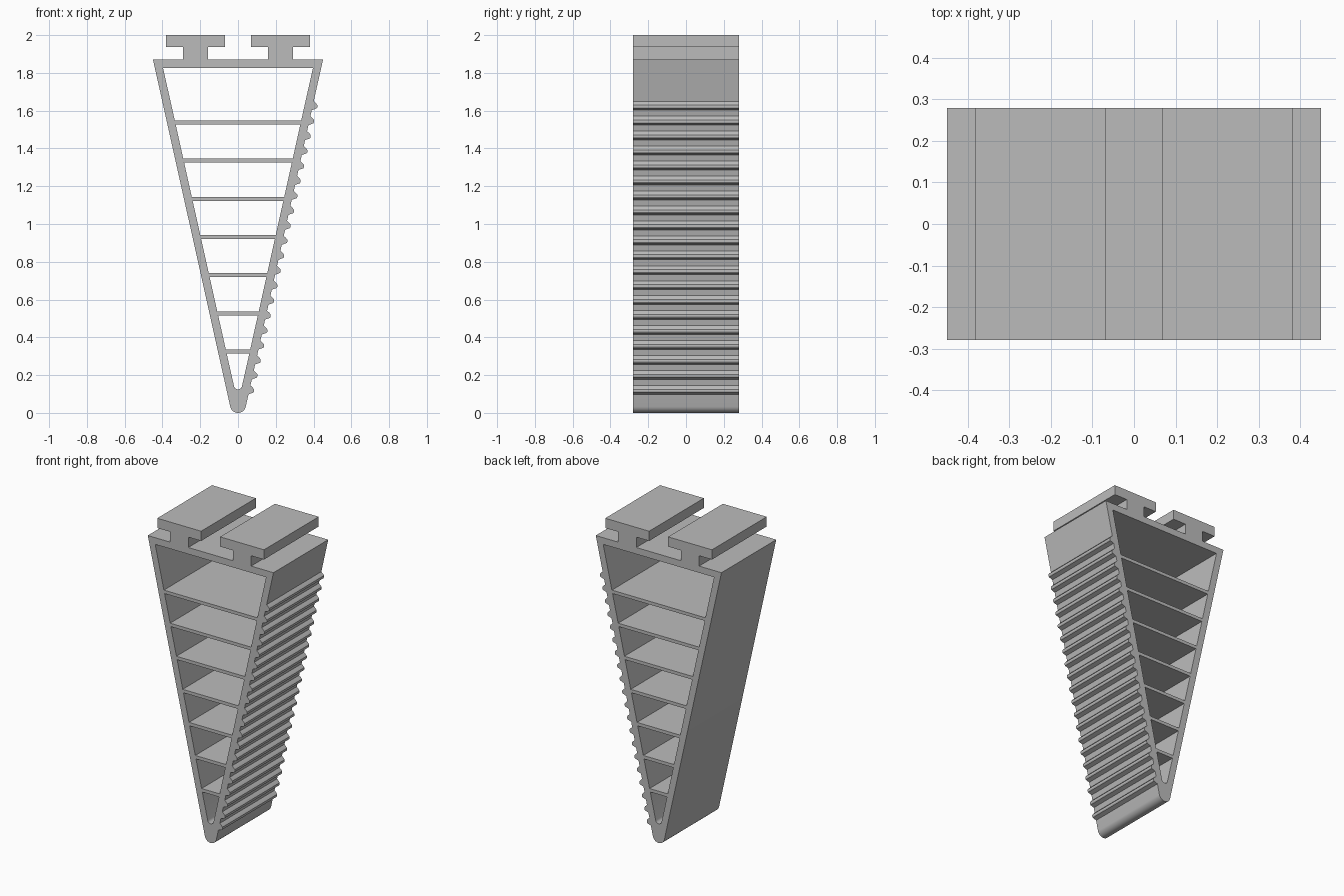
import bpy, bmesh, math
from mathutils import Matrix

if "Cube" in bpy.data.objects:
    bpy.data.objects.remove(bpy.data.objects["Cube"], do_unlink=True)

HALF_DEPTH = 0.28
TOP = 1.87            # top of the wedge
HALF_WIDTH = 0.45     # half width at the top
SLOPE = 0.2227        # sideways run of the walls per unit height
WALL = 0.0435         # wall thickness measured sideways
TILT = math.atan(SLOPE)

grey = bpy.data.materials.new("plain grey")
grey.use_nodes = True
grey.diffuse_color = (0.5, 0.5, 0.5, 1)
grey.node_tree.nodes["Principled BSDF"].inputs["Base Color"].default_value = (0.5, 0.5, 0.5, 1)


def outer(z):
    return HALF_WIDTH - SLOPE * (TOP - z)


def inner(z):
    return outer(z) - WALL


def round_bottom(radius, centre_z, steps):
    """Arc from the left wall, under the bottom, to the right wall."""
    start, end = math.pi + TILT, 2 * math.pi - TILT
    angles = [start + (end - start) * i / steps for i in range(steps + 1)]
    return [(radius * math.cos(a), centre_z + radius * math.sin(a)) for a in angles]


def extrude_profile(name, loops):
    """Fill x-z outlines (inner loops become holes) and extrude along y."""
    curve = bpy.data.curves.new(name + "_profile", "CURVE")
    curve.dimensions = "2D"
    curve.fill_mode = "BOTH"
    curve.extrude = HALF_DEPTH
    for loop in loops:
        spline = curve.splines.new("POLY")
        spline.points.add(len(loop) - 1)
        for point, (x, z) in zip(spline.points, loop):
            point.co = (x, z, 0, 1)
        spline.use_cyclic_u = True
    temp = bpy.data.objects.new(name + "_profile", curve)
    bpy.context.collection.objects.link(temp)
    mesh = bpy.data.meshes.new_from_object(
        temp.evaluated_get(bpy.context.evaluated_depsgraph_get()))
    bpy.data.objects.remove(temp, do_unlink=True)
    bpy.data.curves.remove(curve)

    bm = bmesh.new()
    bm.from_mesh(mesh)
    bmesh.ops.remove_doubles(bm, verts=bm.verts, dist=0.0001)
    bm.transform(Matrix.Rotation(math.pi / 2, 4, "X"))
    bmesh.ops.recalc_face_normals(bm, faces=bm.faces)
    bm.to_mesh(mesh)
    bm.free()

    mesh.name = name
    mesh.materials.clear()
    mesh.materials.append(grey)
    obj = bpy.data.objects.new(name, mesh)
    bpy.context.collection.objects.link(obj)
    bpy.ops.object.select_all(action="DESELECT")
    obj.select_set(True)
    bpy.context.view_layer.objects.active = obj
    bpy.ops.object.shade_smooth_by_angle(angle=math.radians(25))
    return obj


# Wedge outline: rounded tip, ribbed right wall, flat top
outline = [(-HALF_WIDTH, TOP)] + round_bottom(0.042, 0.042, 16)
for i in range(20):
    z = 0.1 + 0.0792 * i
    x = outer(z)
    outline += [(outer(z - 0.002), z - 0.002),
                (x + 0.025, z + 0.007),
                (x + 0.029, z + 0.013),
                (x + 0.029, z + 0.025),
                (x + 0.021, z + 0.035),
                (outer(z + 0.045), z + 0.045)]
outline.append((HALF_WIDTH, TOP))

# Openings between the cross shelves
shelves = [0.325 + 0.202 * i for i in range(7)]
half_shelf = 0.0105
floors = [z + half_shelf for z in shelves]
ceilings = [z - half_shelf for z in shelves[1:]] + [1.827]
openings = [[(-inner(b), b), (inner(b), b), (inner(t), t), (-inner(t), t)]
            for b, t in zip(floors, ceilings)]
low = shelves[0] - half_shelf
openings.append([(-inner(low), low)] + round_bottom(0.0215, 0.146, 10) + [(inner(low), low)])

extrude_profile("ribbed_wedge_frame", [outline] + openings)

# T-shaped mounting rails on top
for name, side in (("right_mounting_rail", -1), ("left_mounting_rail", 1)):
    half = [(0.065, TOP), (0.065, 1.937), (0.157, 1.937), (0.157, 2.0)]
    tee = half + [(-x, z) for x, z in reversed(half)]
    extrude_profile(name, [[(x + side * 0.225, z) for x, z in tee]])
